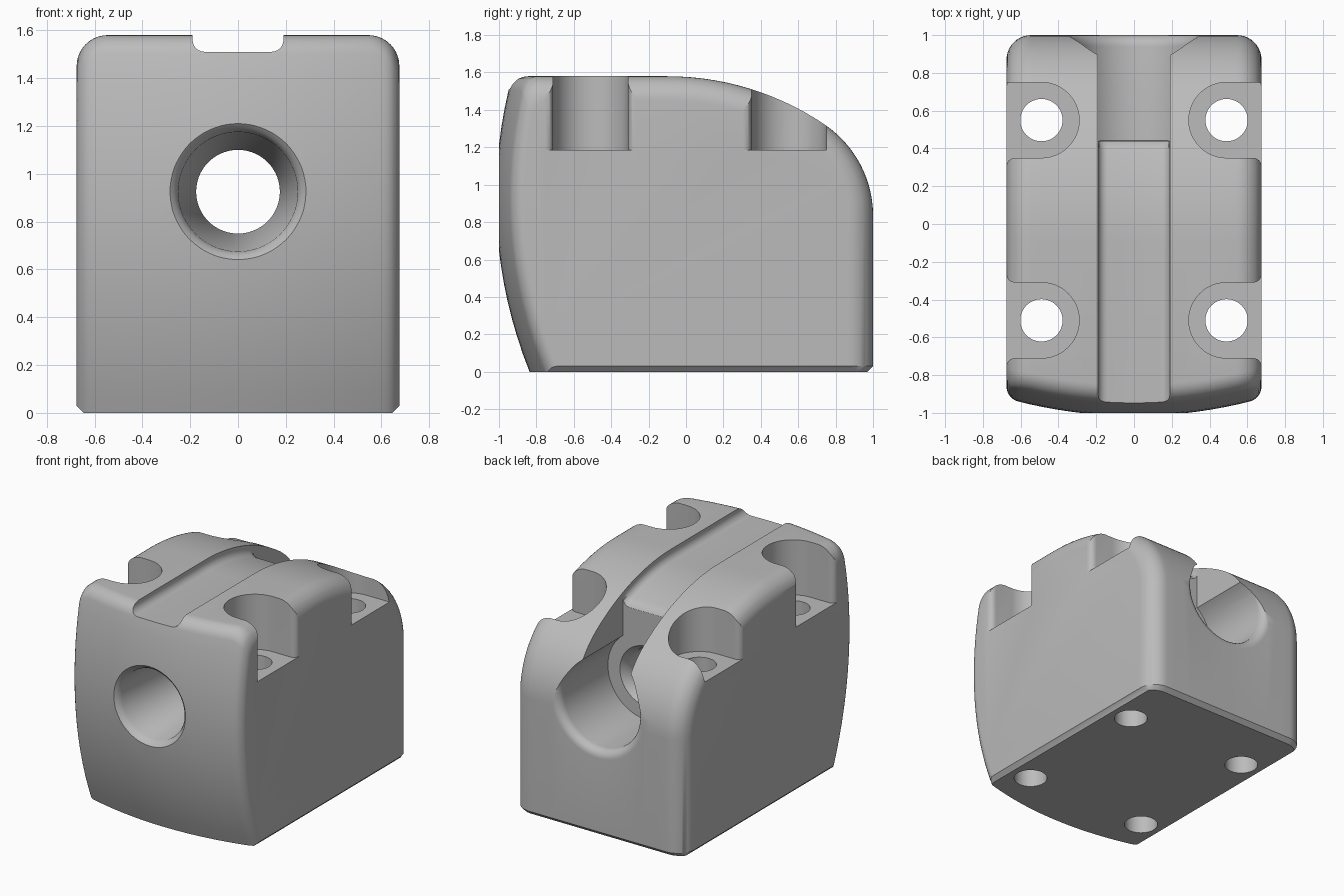
import bpy, bmesh, math
from math import sin, cos, pi, sqrt, radians

if "Cube" in bpy.data.objects:
    bpy.data.objects.remove(bpy.data.objects["Cube"])

W, TOP, R = 0.675, 1.58, 2.5      # half width, height, front dome radius
AXIS_Z = 0.925                    # height of the main bore


def loft(name, rings):
    """Skin a row of equal-length closed rings and cap both ends."""
    bm = bmesh.new()
    vs = [[bm.verts.new(p) for p in ring] for ring in rings]
    n = len(vs[0])
    for a, b in zip(vs, vs[1:]):
        for i in range(n):
            j = (i + 1) % n
            bm.faces.new((a[i], a[j], b[j], b[i]))
    bm.faces.new(vs[0])
    bm.faces.new(vs[-1])
    bmesh.ops.recalc_face_normals(bm, faces=bm.faces)
    me = bpy.data.meshes.new(name)
    bm.to_mesh(me)
    bm.free()
    ob = bpy.data.objects.new(name, me)
    bpy.context.collection.objects.link(ob)
    return ob


def front_y(x, z):
    return -1.016 + R - sqrt(R * R - x * x - (z - 0.93) ** 2)


def top_path(d, steps=14):
    """Top and back curve made of two tangent arcs, offset inward by d."""
    a1 = radians(34.2)
    pts = []
    for i in range(steps + 1):
        a = a1 * i / steps
        pts.append((-0.1 + (1.5 - d) * sin(a), 0.08 + (1.5 - d) * cos(a)))
    for i in range(1, steps + 1):
        a = a1 + (pi / 2 - a1) * i / steps
        pts.append((0.413 + (0.587 - d) * sin(a), 0.835 + (0.587 - d) * cos(a)))
    return pts


def inset(x, r):
    """Rounding inset near the side faces."""
    t = max(0.0, abs(x) - (W - r))
    return r - sqrt(max(0.0, r * r - t * t))


def body_ring(x):
    d, df = inset(x, 0.13), inset(x, 0.06)
    z0 = max(0.0, abs(x) - (W - 0.03))
    zt, r, t0 = TOP - d, 0.1, 0.22
    zs = zt - r + r * sin(t0)
    pts = []
    for i in range(17):                                   # domed front
        z = z0 + (zs - z0) * i / 16
        pts.append((front_y(x, z) + df, z))
    cy = pts[-1][0] + r * cos(t0)
    for i in range(1, 9):                                 # front top rounding
        t = t0 + (pi / 2 - t0) * i / 8
        pts.append((cy - r * cos(t), zt - r + r * sin(t)))
    pts += top_path(d)
    pts += [(1 - d, 0.03), (1 - d - 0.03, z0)]            # bottom chamfer
    return [(x, y, z) for y, z in pts]


# Main body, lofted from side to side
edge = [W - 0.13 + 0.13 * sin(pi / 2 * i / 10) for i in range(1, 11)] + [W - 0.03]
half = sorted([0.545 * i / 8 for i in range(1, 9)] + edge)
xs = [-x for x in reversed(half)] + [0.0] + half
body = loft("mounting_block", [body_ring(x) for x in xs])
cutters = []


def circle(cx, cy, z, r, n=48):
    return [(cx + r * cos(2 * pi * i / n), cy + r * sin(2 * pi * i / n), z) for i in range(n)]


# Bore along y: tapered front hole, shoulder and wide rear pocket
bore = [(-1.1, 0.285), (-1.0, 0.285), (-0.985, 0.267), (-0.955, 0.25), (0.3, 0.175),
        (0.36, 0.175), (0.40, 0.185), (0.44, 0.215), (0.441, 0.31)]
bore += [(0.94 + 0.06 * sin(a), 0.37 - 0.06 * cos(a)) for a in [pi / 2 * i / 6 for i in range(7)]]
bore.append((1.1, 0.37))
cutters.append(loft("bore_cutter", [[(x, y, AXIS_Z + z) for x, z, _ in circle(0, 0, 0, r, 72)]
                                    for y, r in bore]))

# Slot that opens the rear pocket upwards
G = 0.19
cutters.append(loft("slot_cutter", [[(-G, y, 0.93), (G, y, 0.93), (G, y, 2), (-G, y, 2)]
                                    for y in (0.44, 1.2)]))


# Cable groove following the top curve, with rounded floor corners
def groove_ring(x):
    t = max(0.0, abs(x) - (G - 0.05))
    d = 0.07 - (0.05 - sqrt(max(0.0, 0.0025 - t * t)))
    floor = [(-1.2, TOP - d)] + [p for p in top_path(d) if p[0] < 0.39]
    z = 0.08 + sqrt((1.5 - d) ** 2 - 0.5 ** 2)
    floor += [(0.40, z), (0.425, z - 0.015), (0.442, z - 0.04), (0.45, z - 0.07)]
    return [(x, y, z) for y, z in floor + [(0.45, 2), (-1.2, 2)]]


corner = [G - 0.05 + 0.05 * sin(pi / 2 * i / 6) for i in range(7)]
cutters.append(loft("groove_cutter", [groove_ring(x) for x in [-c for c in reversed(corner)] + corner]))


# Screw pockets open to the sides, each with a through hole
def wall(flare):
    """Half outline of a pocket from its mouth to the straight wall."""
    if not flare:
        return [(0.8, 0.2)]
    arc = [pi / 2 * i / 6 for i in range(6, -1, -1)]
    return [(0.8, 0.245)] + [(0.63 + 0.045 * sin(t), 0.245 - 0.045 * cos(t)) for t in arc]


for side in (-1, 1):
    for cy, rear_flare in ((0.55, False), (-0.51, True)):
        outline = wall(rear_flare)
        outline += [(0.49 + 0.2 * cos(a), 0.2 * sin(a))
                    for a in [pi / 2 + pi * i / 24 for i in range(25)]]
        outline += [(x, -y) for x, y in reversed(wall(True))]
        cutters.append(loft("pocket_cutter", [[(side * x, cy + y, z) for x, y in outline]
                                              for z in (1.185, 2)]))
        cutters.append(loft("screw_hole_cutter", [circle(side * 0.49, cy, z, 0.112)
                                                  for z in (-0.2, 1.4)]))

# Cut everything out of the body
bpy.context.view_layer.objects.active = body
body.select_set(True)
for c in cutters:
    m = body.modifiers.new("cut", 'BOOLEAN')
    m.operation, m.solver, m.object = 'DIFFERENCE', 'EXACT', c
    bpy.ops.object.modifier_apply(modifier=m.name)
    bpy.data.objects.remove(c)

mat = bpy.data.materials.new("light_grey")
mat.diffuse_color = (0.5, 0.5, 0.5, 1)
mat.use_nodes = True
mat.node_tree.nodes["Principled BSDF"].inputs["Base Color"].default_value = mat.diffuse_color
body.data.materials.clear()
body.data.materials.append(mat)
bpy.ops.object.shade_smooth_by_angle(angle=radians(30))
